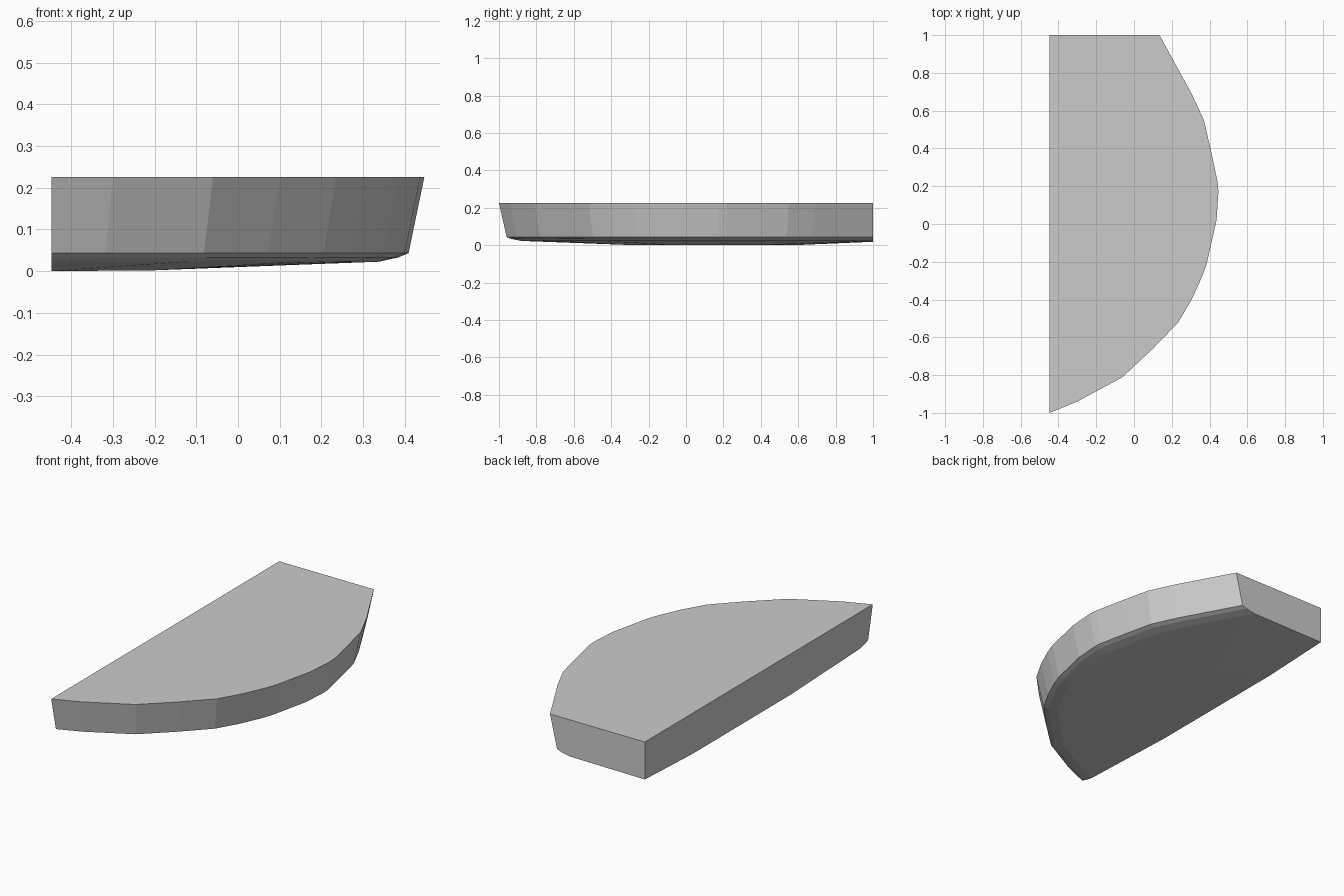
import bpy, bmesh
from mathutils import Vector

if "Cube" in bpy.data.objects:
    bpy.data.objects.remove(bpy.data.objects["Cube"])

LEFT, BACK, TOP = -0.447, 1.0, 0.226

# Curved rim of the top face, from the back edge round to the front tip
RIM = [Vector(p) for p in [
    (0.135, 1), (0.21, 0.86), (0.305, 0.69), (0.37, 0.55), (0.405, 0.40),
    (0.443, 0.22), (0.447, 0.17), (0.437, 0.02), (0.385, -0.21), (0.36, -0.28),
    (0.305, -0.40), (0.235, -0.52), (0.10, -0.66), (-0.06, -0.81),
    (-0.30, -0.94), (LEFT, -1)]]


def inset_rim(d):
    """Rim moved inward by d, its ends sliding along the flat cut sides."""
    pts = []
    for i, p in enumerate(RIM):
        t = (RIM[min(i + 1, len(RIM) - 1)] - RIM[max(i - 1, 0)]).normalized()
        n = Vector((t.y, -t.x))
        if i == 0:
            q = p + Vector((d / n.x, 0))
        elif i == len(RIM) - 1:
            q = p + Vector((0, d / n.y))
        else:
            q = p + n * d
        pts.append(q)
    return pts


bm = bmesh.new()

# Sloping wall and rounded lower edge: rings of (inset, height)
for d, z in [(0, TOP), (0.038, 0.043), (0.062, 0.033), (0.11, 0.0225)]:
    for p in inset_rim(d):
        bm.verts.new((p.x, p.y, z))

# Back left corner and shallow keel of the underside
for co in [(LEFT, BACK, TOP), (LEFT, BACK, 0.018),
           (LEFT, 0.58, 0), (LEFT, -0.28, 0), (-0.2, 0.45, 0.002), (-0.2, -0.1, 0.002)]:
    bm.verts.new(co)

# The solid is convex, so wrap it and merge the flat faces
res = bmesh.ops.convex_hull(bm, input=bm.verts)
bmesh.ops.delete(bm, geom=[v for v in bm.verts if not v.link_faces], context='VERTS')
bmesh.ops.dissolve_limit(bm, angle_limit=0.01, verts=bm.verts, edges=bm.edges)
bmesh.ops.recalc_face_normals(bm, faces=bm.faces)

mesh = bpy.data.meshes.new("half_round_slab")
bm.to_mesh(mesh)
bm.free()
slab = bpy.data.objects.new("half_round_slab", mesh)
bpy.context.collection.objects.link(slab)
